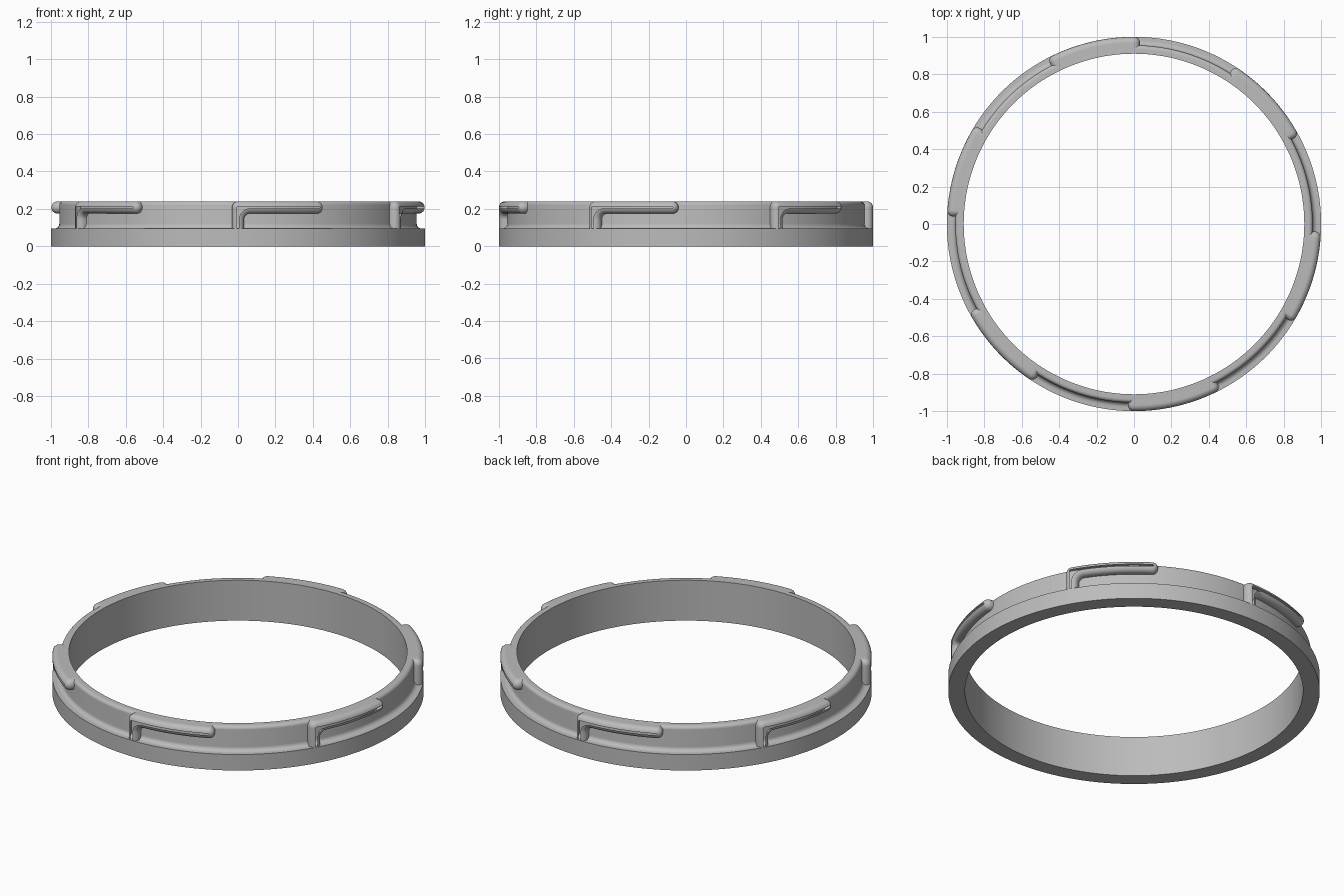
import bpy, bmesh
from math import sin, cos, pi, radians

if "Cube" in bpy.data.objects:
    bpy.data.objects.remove(bpy.data.objects["Cube"], do_unlink=True)

grey = bpy.data.materials.new("satin grey")
grey.use_nodes = True
colour = (0.5, 0.5, 0.5, 1)
grey.diffuse_color = colour
grey.node_tree.nodes["Principled BSDF"].inputs["Base Color"].default_value = colour

SEGMENTS = 180
TOP = 0.24
TUBE = 0.0325          # half the width of a lug
AXIS_R = 1 - TUBE      # radius where the lug rounding begins
AXIS_Z = TOP - TUBE
ARM = 0.44             # length of a lug arm along the rim


def arc(cx, cy, r, start, end, n):
    """Points along an arc, angles in degrees."""
    steps = [radians(start + (end - start) * i / n) for i in range(n + 1)]
    return [(cx + r * cos(a), cy + r * sin(a)) for a in steps]


def finish(bm, name):
    bmesh.ops.recalc_face_normals(bm, faces=bm.faces)
    mesh = bpy.data.meshes.new(name)
    bm.to_mesh(mesh)
    bm.free()
    mesh.materials.append(grey)
    obj = bpy.data.objects.new(name, mesh)
    bpy.context.collection.objects.link(obj)
    bpy.ops.object.select_all(action="DESELECT")
    obj.select_set(True)
    bpy.context.view_layer.objects.active = obj
    bpy.ops.object.shade_smooth_by_angle(angle=radians(35))
    return obj


def bridge(bm, rings, closed):
    """Join neighbouring rings of vertices with quads."""
    pairs = list(zip(rings, rings[1:] + rings[:1] if closed else rings[1:]))
    for a, b in pairs:
        for i in range(len(a)):
            j = (i + 1) % len(a)
            bm.faces.new((a[i], a[j], b[j], b[i]))


# Ring body: wide base, concave fillet, narrower wall with a rounded top edge
profile = [(0.91, 0), (1, 0), (1, 0.095)]
profile += arc(0.98, 0.12, 0.025, 270, 180, 6)
profile += arc(0.935, TOP - 0.02, 0.02, 0, 90, 6)
profile += [(0.91, TOP)]
bm = bmesh.new()
rings = []
for k in range(SEGMENTS):
    a = 2 * pi * k / SEGMENTS
    rings.append([bm.verts.new((r * cos(a), r * sin(a), z)) for r, z in profile])
bridge(bm, rings, True)
finish(bm, "ring_body")


def subdivide(p, q, n):
    return [(p[0] + (q[0] - p[0]) * i / n, p[1] + (q[1] - p[1]) * i / n)
            for i in range(1, n)]


def lug_outline(d):
    """L-shaped outline at distance d from the centre line of the lug."""
    foot = 0.085
    corner = arc(0, AXIS_Z, d, 180, 90, 8)
    tip = arc(ARM, AXIS_Z, d, 90, -90, 16)
    inner = arc(2 * TUBE, AXIS_Z - 2 * TUBE, 2 * TUBE - d, 90, 180, 8)
    return ([(-d, foot)] + corner + subdivide(corner[-1], tip[0], 16) + tip
            + subdivide(tip[-1], inner[0], 16) + inner + [(d, foot)])


# Bayonet lugs: nested outlines stacked outwards and wrapped around the wall
layers = [(TUBE, 0.925)]
layers += [(TUBE * cos(t), AXIS_R + TUBE * sin(t))
           for t in [radians(9 * i) for i in range(10)]]
for n in range(6):
    start = radians(60 * n - 90)
    bm = bmesh.new()
    rings = []
    for d, r in layers:
        ring = []
        for s, z in lug_outline(max(d, 0.0005)):
            a = start + s / 0.98
            ring.append(bm.verts.new((r * cos(a), r * sin(a), z)))
        rings.append(ring)
    bridge(bm, rings, False)
    finish(bm, "bayonet_lug_%d" % (n + 1))
